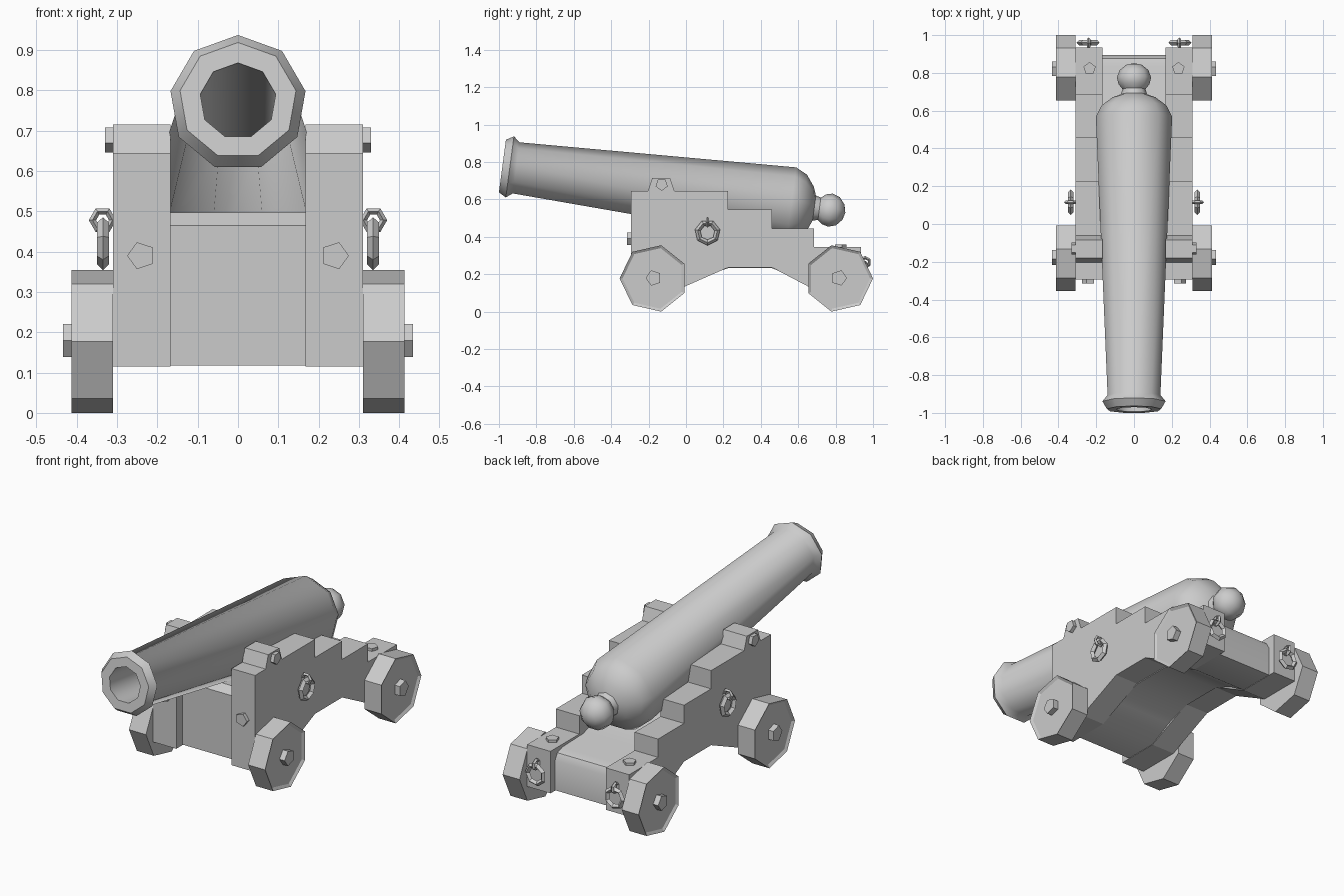
import bpy, bmesh
from math import sin, cos, pi, radians
from mathutils import Vector, Matrix

if "Cube" in bpy.data.objects:
    bpy.data.objects.remove(bpy.data.objects["Cube"])


def finish(bm, name, mirror=False, smooth=None):
    bmesh.ops.recalc_face_normals(bm, faces=bm.faces)
    me = bpy.data.meshes.new(name)
    bm.to_mesh(me)
    bm.free()
    ob = bpy.data.objects.new(name, me)
    bpy.context.collection.objects.link(ob)
    if mirror:
        ob.modifiers.new("mirror", 'MIRROR').use_mirror_merge = False
    if smooth:
        bpy.ops.object.select_all(action='DESELECT')
        bpy.context.view_layer.objects.active = ob
        ob.select_set(True)
        bpy.ops.object.shade_smooth_by_angle(angle=radians(smooth))
    return ob


def prism(name, pts, direction, mirror=True, smooth=None, inset=None):
    """Extrude a closed outline; inset optionally sinks a panel in the end face."""
    bm = bmesh.new()
    base = bm.faces.new([bm.verts.new(p) for p in pts])
    ext = bmesh.ops.extrude_face_region(bm, geom=[base], use_keep_orig=True)['geom']
    bmesh.ops.translate(bm, vec=direction, verts=[v for v in ext if isinstance(v, bmesh.types.BMVert)])
    end = [f for f in ext if isinstance(f, bmesh.types.BMFace)]
    bmesh.ops.recalc_face_normals(bm, faces=bm.faces)
    if inset:
        bmesh.ops.inset_individual(bm, faces=end, thickness=inset[0], depth=inset[1])
    return finish(bm, name, mirror, smooth)


def polygon(center, axis, n, r, start=0.0):
    """Regular polygon facing an axis; start is the angle of its first corner."""
    u, v = {'X': ((0, 1, 0), (0, 0, 1)),
            'Y': ((1, 0, 0), (0, 0, 1)),
            'Z': ((1, 0, 0), (0, 1, 0))}[axis]
    c, u, v = Vector(center), Vector(u), Vector(v)
    return [c + r * (cos(start + 2 * pi * i / n) * u + sin(start + 2 * pi * i / n) * v) for i in range(n)]


def side_profile(yz, x):
    return [(x, y, z) for y, z in yz]


def ring(name, center, axis, major, minor, segs):
    rot = (0, pi / 2, 0) if axis == 'X' else (pi / 2, 0, 0)
    bpy.ops.mesh.primitive_torus_add(location=center, rotation=rot, major_segments=segs,
                                     minor_segments=4, major_radius=major, minor_radius=minor)
    ob = bpy.context.object
    ob.name = name
    ob.data.transform(ob.matrix_basis)
    ob.matrix_basis = Matrix.Identity(4)
    ob.modifiers.new("mirror", 'MIRROR').use_mirror_merge = False


# Barrel: nine-sided lathe (distance from muzzle, radius), tilted up at the front
profile = [(1.42, 0), (1.40, .09), (0, .095), (0, .146), (.04, .17), (.074, .142),
           (1.558, .205), (1.62, .174), (1.665, .115), (1.682, .07), (1.71, .062),
           (1.735, .083), (1.77, .092), (1.81, .078), (1.84, .042), (1.85, 0)]
bm = bmesh.new()
tilt = radians(7.6)
axis = Vector((0, cos(tilt), -sin(tilt)))
up = Vector((0, sin(tilt), cos(tilt)))
muzzle = Vector((0, -.982, .774))
rows = []
for s, r in profile:
    c = muzzle + axis * s
    n = 9 if r else 1
    rows.append([bm.verts.new(c + r * (up * cos(2 * pi * i / 9) + Vector((1, 0, 0)) * sin(2 * pi * i / 9)))
                 for i in range(n)])
for a, b in zip(rows, rows[1:]):
    for i in range(9):
        j = (i + 1) % 9
        quad = [a[i % len(a)], a[j % len(a)], b[j % len(b)], b[i % len(b)]]
        bm.faces.new(list(dict.fromkeys(quad)))
finish(bm, "barrel", smooth=48)

# Stepped carriage cheeks
cheek = [(-.295, .115), (-.295, .645), (.225, .645), (.225, .545), (.46, .545), (.46, .445),
         (.685, .445), (.685, .345), (.935, .345), (.935, .115), (.69, .115),
         (.46, .236), (.225, .236), (-.05, .115)]
prism("carriage_cheek", side_profile(cheek, .168), (.142, 0, 0))

# Centre bed between the cheeks
bed = [(-.24, .117), (-.24, .465), (-.2, .497), (.1, .485), (.5, .385), (.65, .335), (.83, .33),
       (.875, .315), (.895, .28), (.895, .117), (.69, .117), (.58, .185), (.46, .232),
       (.225, .232), (.08, .185), (-.05, .117)]
prism("carriage_bed", side_profile(bed, -.17), (.34, 0, 0), mirror=False, smooth=40)

# Trunnion caps and their bolts
cap = [(-.205, .64), (-.18, .715), (-.085, .715), (-.06, .64)]
prism("trunnion_cap", side_profile(cap, .168), (.142, 0, 0))
prism("trunnion_bolt", polygon((.305, -.13, .68), 'X', 5, .034, -pi / 2), (.025, 0, 0))

# Wheels with sunken faces, and axle hubs
for label, y, start in (("front", -.173, pi), ("rear", .818, 0)):
    prism(label + "_wheel", polygon((.31, y, .1775), 'X', 7, .182, start), (.103, 0, 0), inset=(.016, -.01))
    prism(label + "_axle_hub", polygon((.39, y, .18), 'X', 5, .043, start), (.044, 0, 0))

# Bolts on the cheek fronts and tail tops
prism("front_bolt", polygon((.24, -.29, .39), 'Y', 5, .035), (0, -.025, 0))
prism("tail_bolt", polygon((.235, .823, .34), 'Z', 5, .034, pi / 2), (0, 0, .02))

# Rope rings hanging in eyes, on the cheek sides and tail ends
ring("side_ring_eye", (.336, .115, .478), 'Y', .025, .009, 6)
ring("side_ring", (.335, .115, .423), 'X', .054, .015, 7)
ring("tail_ring_eye", (.24, .958, .264), 'X', .025, .009, 6)
ring("tail_ring", (.24, .96, .21), 'Y', .05, .014, 7)
